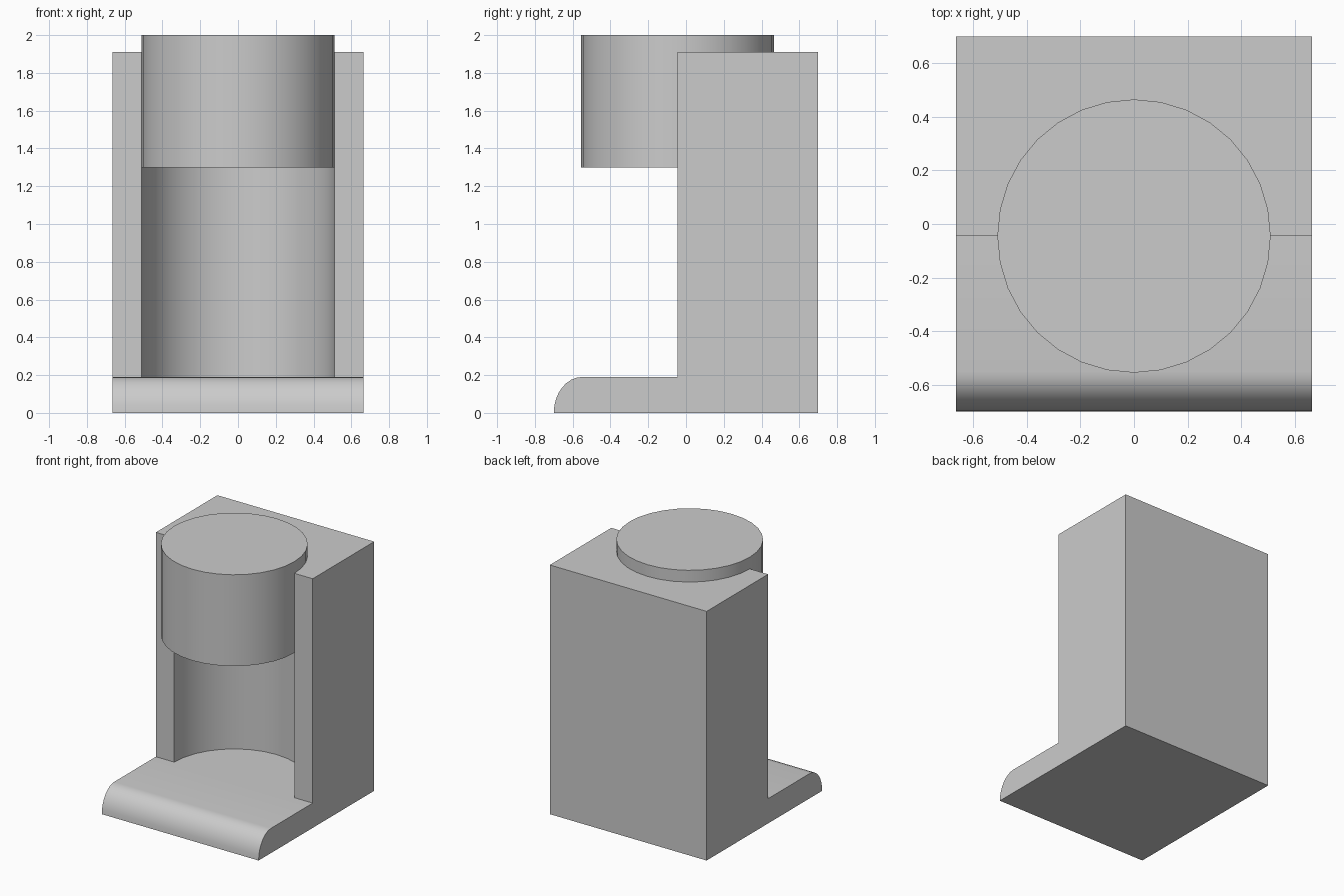
import bpy, bmesh
from math import sin, cos, pi, radians

if "Cube" in bpy.data.objects:
    bpy.data.objects.remove(bpy.data.objects["Cube"])

HALF_W, DEPTH = 0.665, 0.70
BASE_H, BODY_H = 0.19, 1.91
AXIS_Y, RADIUS = -0.045, 0.51


def extrude_profile(name, pts):
    """Extrude a (y, z) side profile across the full width."""
    bm = bmesh.new()
    face = bm.faces.new([bm.verts.new((-HALF_W, y, z)) for y, z in pts])
    ext = bmesh.ops.extrude_face_region(bm, geom=[face])
    verts = [g for g in ext["geom"] if isinstance(g, bmesh.types.BMVert)]
    bmesh.ops.translate(bm, verts=verts, vec=(2 * HALF_W, 0, 0))
    bmesh.ops.recalc_face_normals(bm, faces=bm.faces)
    mesh = bpy.data.meshes.new(name)
    bm.to_mesh(mesh)
    bm.free()
    obj = bpy.data.objects.new(name, mesh)
    bpy.context.collection.objects.link(obj)
    return obj


def cylinder(name, z0, z1):
    bpy.ops.mesh.primitive_cylinder_add(vertices=32, radius=RADIUS, depth=z1 - z0,
                                        location=(0, AXIS_Y, (z0 + z1) / 2))
    obj = bpy.context.object
    obj.name = name
    return obj


def activate(obj):
    bpy.ops.object.select_all(action='DESELECT')
    obj.select_set(True)
    bpy.context.view_layer.objects.active = obj


# L-shaped body: base tray with a rounded front lip, and the upright column
lip_depth, steps = 0.15, 8
lip = [(-DEPTH + lip_depth * (1 - cos(a)), BASE_H * sin(a))
       for a in (i * pi / 2 / steps for i in range(steps + 1))]
profile = lip + [(AXIS_Y, BASE_H), (AXIS_Y, BODY_H), (DEPTH, BODY_H), (DEPTH, 0)]
body = extrude_profile("body", profile)

# Round recess cut into the column, down to the tray
cutter = cylinder("recess_cutter", BASE_H, 2.2)
cutter.hide_render = True
mod = body.modifiers.new("recess", 'BOOLEAN')
mod.operation, mod.solver, mod.object = 'DIFFERENCE', 'EXACT', cutter
activate(body)
bpy.ops.object.modifier_apply(modifier=mod.name)
bpy.data.objects.remove(cutter)

# Round head seated in the top of the recess
head = cylinder("round_head", 1.30, 2.0)

for obj in (body, head):
    activate(obj)
    bpy.ops.object.shade_smooth_by_angle(angle=radians(30))
